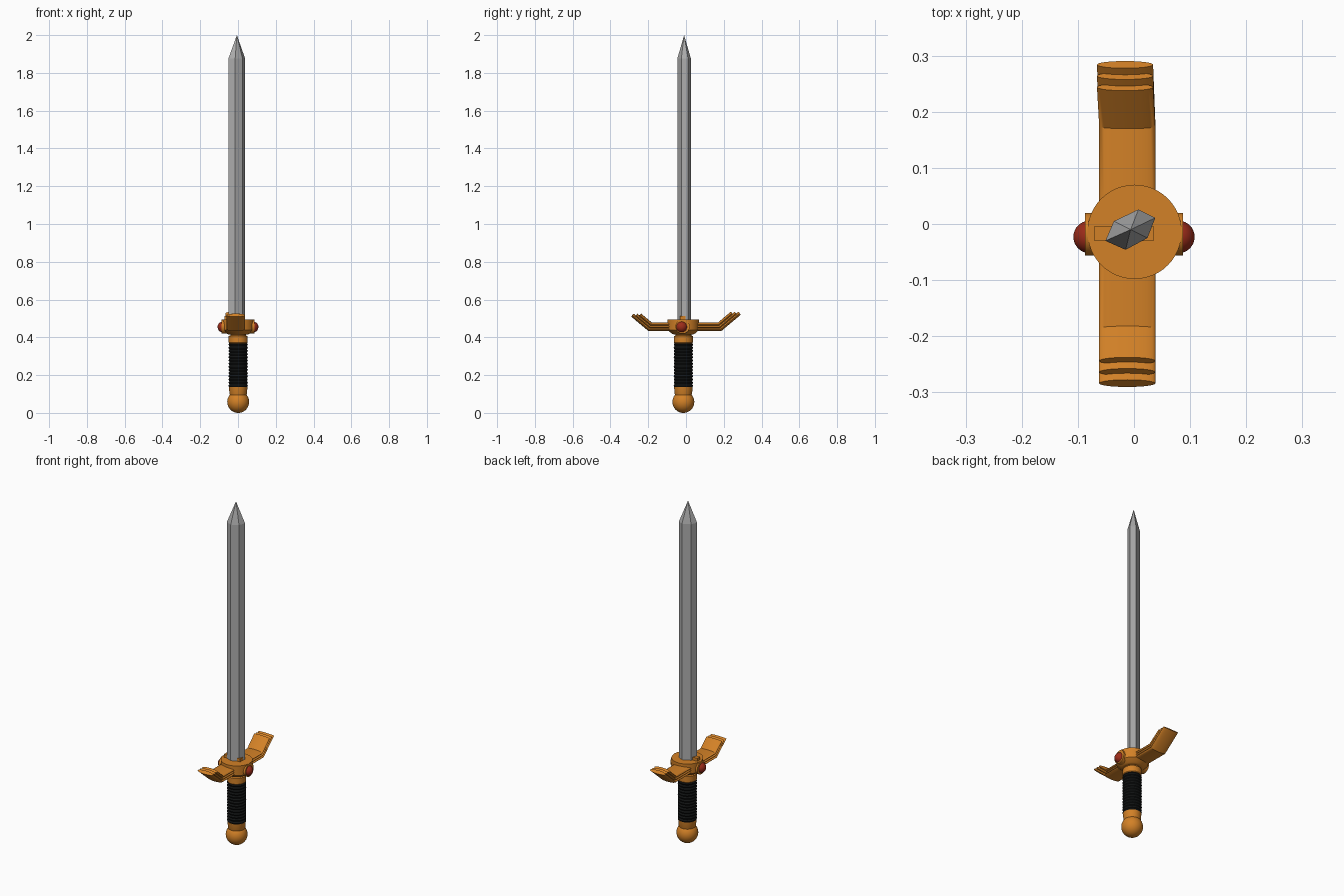
import bpy, bmesh, math
from mathutils import Matrix

if "Cube" in bpy.data.objects:
    bpy.data.objects.remove(bpy.data.objects["Cube"])

AXIS_X, AXIS_Y = 0.001, -0.014


def material(name, rgb):
    m = bpy.data.materials.new(name)
    m.use_nodes = True
    m.diffuse_color = (*rgb, 1)
    m.node_tree.nodes["Principled BSDF"].inputs["Base Color"].default_value = (*rgb, 1)
    return m


gold = material("gold", (0.65, 0.22, 0.02))
steel = material("steel", (0.42, 0.42, 0.42))
black = material("black grip", (0.006, 0.007, 0.007))
red = material("red gem", (0.33, 0.025, 0.01))


def finish(name, bm, mat, smooth=True):
    bmesh.ops.recalc_face_normals(bm, faces=bm.faces)
    mesh = bpy.data.meshes.new(name)
    bm.to_mesh(mesh)
    bm.free()
    mesh.materials.append(mat)
    ob = bpy.data.objects.new(name, mesh)
    bpy.context.collection.objects.link(ob)
    if smooth:
        bpy.ops.object.select_all(action="DESELECT")
        ob.select_set(True)
        bpy.context.view_layer.objects.active = ob
        bpy.ops.object.shade_smooth_by_angle(angle=math.radians(35))
    return ob


def loft(name, rings, mat, smooth=True):
    """Skin closed rings of equal length and cap both ends."""
    bm = bmesh.new()
    loops = [[bm.verts.new(p) for p in ring] for ring in rings]
    n = len(loops[0])
    for a, b in zip(loops, loops[1:]):
        for i in range(n):
            j = (i + 1) % n
            bm.faces.new((a[i], a[j], b[j], b[i]))
    bm.faces.new(loops[0])
    bm.faces.new(loops[-1])
    return finish(name, bm, mat, smooth)


def turned(name, profile, mat, n=48):
    """Turn a (radius, height) profile about the handle axis."""
    angles = [math.tau * i / n for i in range(n)]
    return loft(name, [[(AXIS_X + r * math.cos(a), AXIS_Y + r * math.sin(a), z)
                        for a in angles] for r, z in profile], mat)


def ball(name, centre, radius, mat):
    bm = bmesh.new()
    bmesh.ops.create_uvsphere(bm, u_segments=32, v_segments=20, radius=radius,
                              matrix=Matrix.Translation(centre))
    return finish(name, bm, mat)


# Pommel and its collar
ball("pommel", (AXIS_X, AXIS_Y, 0.058), 0.058, gold)
turned("pommel_collar", [(0.04, 0.085), (0.046, 0.1), (0.049, 0.137)], gold)

# Ribbed grip
ribs, low, high = 14, 0.135, 0.37
pitch = (high - low) / ribs
ridge = []
for i in range(ribs):
    ridge += [(0.046 + 0.005 * math.sin(math.pi * k / 4), low + pitch * (i + k / 4))
              for k in range(4)]
turned("grip", ridge + [(0.046, high)], black)

# Rings between grip and guard
turned("upper_collar", [(0.047, 0.368), (0.05, 0.372), (0.05, 0.406),
                        (0.042, 0.41), (0.042, 0.422)], gold)

# Round guard hub
turned("guard_hub", [(0.05, 0.415), (0.06, 0.419), (0.083, 0.438), (0.084, 0.495)], gold)

# Blade seat on top of the hub
bm = bmesh.new()
bmesh.ops.create_cube(bm, size=1, matrix=Matrix.Translation((-0.018, -0.017, 0.495))
                      @ Matrix.Diagonal((0.105, 0.027, 0.034, 1)))
finish("blade_seat", bm, gold, False)

# Gems in round settings on both sides
for side, label in ((1, "left"), (-1, "right")):
    ball(label + "_gem", (side * 0.079, -0.023, 0.455), 0.029, red)
    bm = bmesh.new()
    bmesh.ops.create_cone(bm, cap_ends=True, segments=40, radius1=0.038, radius2=0.038,
                          depth=0.03, matrix=Matrix.Translation((side * 0.072, -0.018, 0.457))
                          @ Matrix.Rotation(math.pi / 2, 4, "Y"))
    finish(label + "_gem_setting", bm, gold)


# Layered wings: flat oval bars, bent upward and cut square at the tip
def oval(y, z, tilt, side, stretch=1, shift=0, n=32):
    ring = []
    for i in range(n):
        a = math.tau * i / n
        t = 0.01 * math.sin(a) * stretch
        ring.append((-0.012 + shift + 0.05 * math.cos(a),
                     side * (y - t * math.sin(tilt)), z + t * math.cos(tilt)))
    return ring


slope = math.radians(40)
for side, label, bend, drift in ((1, "back", 0.183, -0.004), (-1, "front", 0.195, 0)):
    for layer in range(3):
        d = 0.013 * layer
        z = 0.443 + d
        y = bend - d * math.tan(slope / 2)
        tip_y = 0.284 - 0.02 * layer
        tip_z = z + (tip_y - y) * math.tan(slope)
        loft(f"{label}_wing_layer_{layer + 1}",
             [oval(0.03, z, 0, side),
              oval(y, z, slope / 2, side, 1 / math.cos(slope / 2)),
              oval(tip_y, tip_z, slope, side, shift=drift)], gold)

# Six-sided blade with a pointed tip
section = [(-0.051, -0.03), (-0.036, 0.005), (0.008, 0.026),
           (0.038, 0.011), (0.024, -0.025), (-0.015, -0.046)]
bm = bmesh.new()
base = [bm.verts.new((x, y, 0.45)) for x, y in section]
shoulder = [bm.verts.new((x, y, 1.875)) for x, y in section]
tip = bm.verts.new((-0.006, -0.01, 2.0))
bm.faces.new(base)
for i in range(6):
    j = (i + 1) % 6
    bm.faces.new((base[i], base[j], shoulder[j], shoulder[i]))
    bm.faces.new((shoulder[i], shoulder[j], tip))
finish("blade", bm, steel, False)
